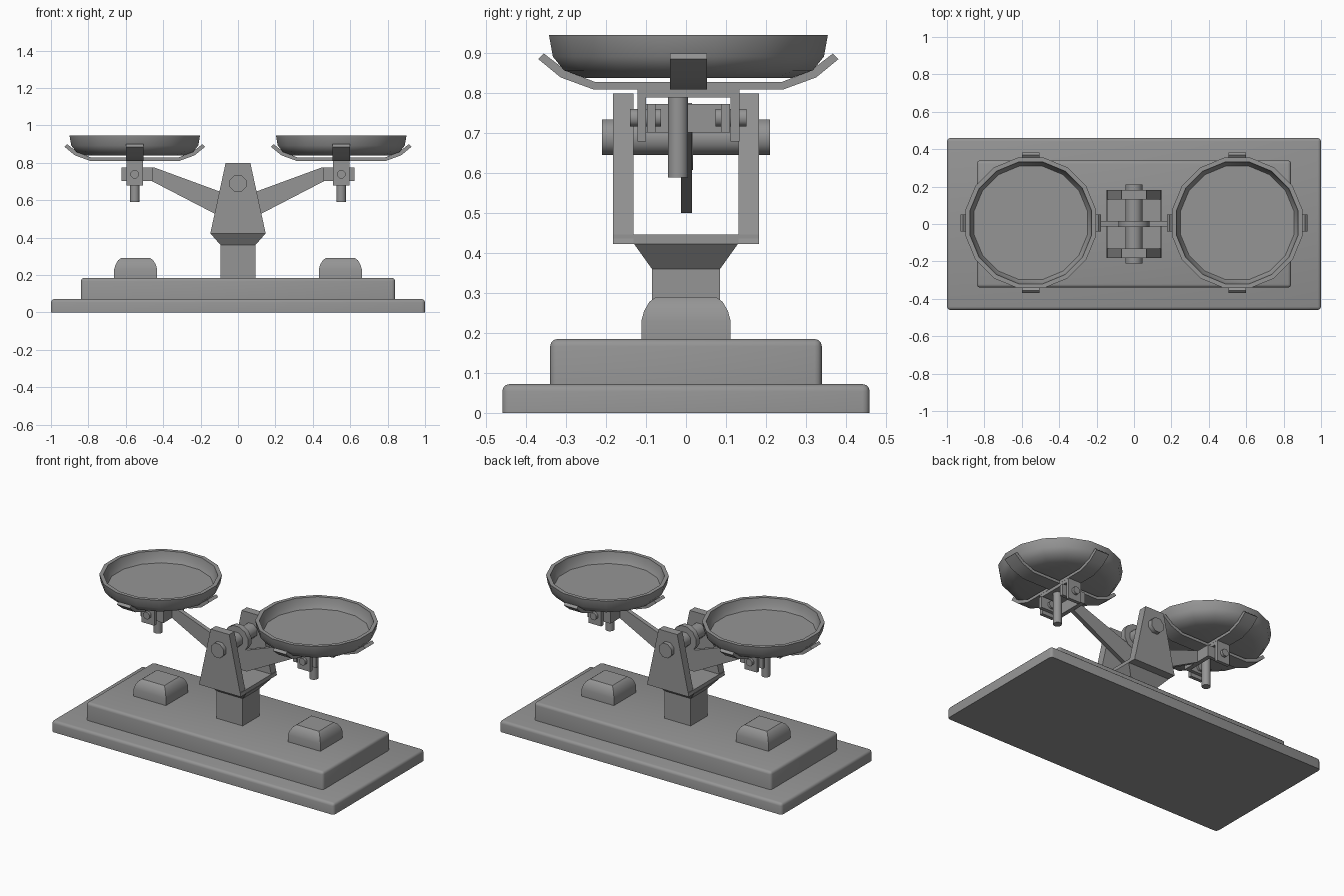
import bpy, bmesh, math
from mathutils import Matrix

if "Cube" in bpy.data.objects:
    bpy.data.objects.remove(bpy.data.objects["Cube"])

GREY = (0.3, 0.3, 0.3, 1)
metal = bpy.data.materials.new("plain grey")
metal.use_nodes = True
metal.diffuse_color = GREY
metal.node_tree.nodes["Principled BSDF"].inputs["Base Color"].default_value = GREY


def finish(name, bm, angle=35):
    bmesh.ops.recalc_face_normals(bm, faces=bm.faces)
    mesh = bpy.data.meshes.new(name)
    bm.to_mesh(mesh)
    bm.free()
    mesh.materials.append(metal)
    mesh.shade_smooth()
    mesh.set_sharp_from_angle(angle=math.radians(angle))
    obj = bpy.data.objects.new(name, mesh)
    bpy.context.collection.objects.link(obj)
    return obj


def loft(name, rings, angle=35):
    """Closed skin through a stack of equal-length point rings."""
    bm = bmesh.new()
    loops = [[bm.verts.new(p) for p in ring] for ring in rings]
    n = len(loops[0])
    for a, b in zip(loops, loops[1:]):
        for i in range(n):
            j = (i + 1) % n
            bm.faces.new((a[i], a[j], b[j], b[i]))
    bm.faces.new(loops[0])
    bm.faces.new(loops[-1])
    return finish(name, bm, angle)


def rect(cx, cy, hx, hy, z):
    return [(cx + sx * hx, cy + sy * hy, z) for sx, sy in ((-1, -1), (1, -1), (1, 1), (-1, 1))]


def box(name, x0, x1, y0, y1, z0, z1):
    cx, cy, hx, hy = (x0 + x1) / 2, (y0 + y1) / 2, (x1 - x0) / 2, (y1 - y0) / 2
    return loft(name, [rect(cx, cy, hx, hy, z) for z in (z0, z1)])


def plate(name, outline, y0, y1):
    """Outline in x and z, extruded along y."""
    return loft(name, [[(x, y, z) for x, z in outline] for y in (y0, y1)])


def rod(name, center, radius, length, sides, axis="Z"):
    bm = bmesh.new()
    bmesh.ops.create_cone(bm, cap_ends=True, segments=sides, radius1=radius, radius2=radius, depth=length)
    bm.transform(Matrix.Rotation(math.pi / sides, 4, "Z"))
    if axis == "Y":
        bm.transform(Matrix.Rotation(math.pi / 2, 4, "X"))
    bm.transform(Matrix.Translation(center))
    return finish(name, bm, 61)


def slab(name, hx, hy, z0, z1, r):
    """Box with rounded top and corners, sharp underside."""
    obj = box(name, -hx, hx, -hy, hy, z0, z1)
    bm = bmesh.new()
    bm.from_mesh(obj.data)
    edges = [e for e in bm.edges if max(v.co.z for v in e.verts) > z0 + 0.001]
    bmesh.ops.bevel(bm, geom=edges, offset=r, segments=3, profile=0.5, affect="EDGES")
    bm.to_mesh(obj.data)
    bm.free()
    obj.data.shade_smooth()
    obj.data.set_sharp_from_angle(angle=math.radians(35))


# Stepped base
slab("base_plinth", 1.0, 0.46, 0, 0.072, 0.018)
slab("base_step", 0.84, 0.34, 0.072, 0.185, 0.018)

# Column with flared head
loft("column", [rect(0, 0, 0.093, 0.085, 0.18), rect(0, 0, 0.093, 0.085, 0.36),
                rect(0, 0, 0.148, 0.13, 0.423)])

# U-shaped yoke
box("yoke_floor", -0.145, 0.145, -0.183, 0.183, 0.423, 0.447)
for side, y0 in (("front", -0.183), ("back", 0.131)):
    plate(side + "_yoke_wall", [(-0.148, 0.423), (0.148, 0.423), (0.066, 0.80), (-0.066, 0.80)],
          y0, y0 + 0.052)

# Pivot axle and beam hub
rod("axle", (0, 0, 0.69), 0.048, 0.42, 8, "Y")
rod("beam_hub", (0, 0, 0.69), 0.085, 0.034, 12, "Y")

PAN_Y = 0.006
for side, s in (("left", 1), ("right", -1)):
    cx = s * 0.552

    # Beam arm, ending in a fork
    plate(side + "_beam_arm", [(0, 0.50), (s * 0.07, 0.50), (s * 0.46, 0.702), (s * 0.47, 0.702),
                               (s * 0.47, 0.776), (s * 0.45, 0.776), (s * 0.08, 0.64), (0, 0.64)],
          -0.013, 0.015)
    x0, x1 = sorted((s * 0.458, s * 0.485))
    box(side + "_fork_back", x0, x1, -0.1, 0.108, 0.702, 0.774)
    x0, x1 = sorted((s * 0.458, s * 0.622))

    for end, d in (("front", -1), ("back", 1)):
        yc = PAN_Y + d * 0.093
        box(f"{side}_{end}_fork_prong", x0, x1, yc - 0.011, yc + 0.011, 0.702, 0.774)
        yc = PAN_Y + d * 0.117
        box(f"{side}_{end}_hanger_plate", cx - 0.045, cx + 0.045, yc - 0.011, yc + 0.011, 0.68, 0.80)
        rod(f"{side}_{end}_pin", (cx, PAN_Y + d * 0.107, 0.739), 0.024, 0.078, 8, "Y")
    box(side + "_hanger_top", cx - 0.045, cx + 0.045, -0.122, 0.134, 0.79, 0.815)
    rod(side + "_counter_rod", (cx, -0.02, 0.695), 0.026, 0.21, 12)

    # Crossed cradle straps with upturned ends
    half = [(0.238, 0.81), (0.32, 0.84), (0.376, 0.886), (0.362, 0.90), (0.305, 0.856), (0.232, 0.828)]
    outline = half + [(-u, z) for u, z in reversed(half)]
    for label, turn in (("cross", 0), ("long", math.pi / 2)):
        strap = plate(f"{side}_{label}_strap", outline, -0.046, 0.046)
        strap.data.transform(Matrix.Translation((cx, PAN_Y, 0)) @ Matrix.Rotation(turn, 4, "Z"))

    # Shallow round pan
    profile = [(0.262, 0.838), (0.318, 0.858), (0.346, 0.892), (0.356, 0.946),
               (0.332, 0.946), (0.325, 0.905), (0.31, 0.878)]
    sides = 16
    angles = [2 * math.pi * (i + 0.5) / sides for i in range(sides)]
    loft(side + "_pan", [[(cx + r * math.cos(a), PAN_Y + r * math.sin(a), z) for a in angles]
                         for r, z in profile], 40)

    # Rounded weight block on the base
    loft(side + "_block", [rect(s * 0.547, 0, 0.115 - k, 0.112 - k, z) for k, z in
                           ((0, 0.18), (0, 0.23), (0.007, 0.255), (0.02, 0.278), (0.036, 0.29))], 32)
